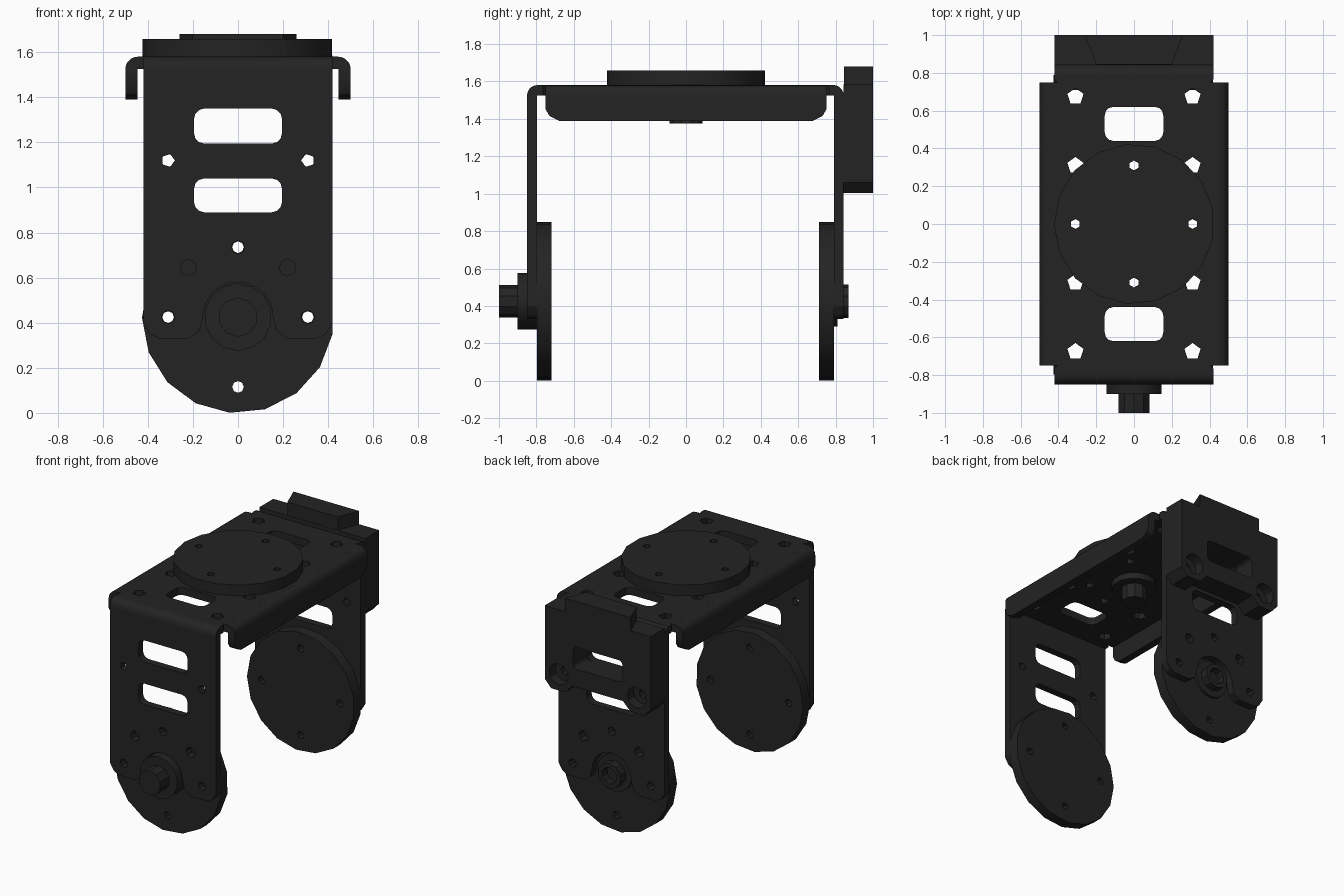
import bpy, math
from mathutils import Vector

if "Cube" in bpy.data.objects:
    bpy.data.objects.remove(bpy.data.objects["Cube"])

mat = bpy.data.materials.new("dark_metal")
mat.diffuse_color = (0.017, 0.017, 0.017, 1)
mat.use_nodes = True
mat.node_tree.nodes["Principled BSDF"].inputs["Base Color"].default_value = mat.diffuse_color


def ring(u, v, r, n, start=90, sweep=360):
    closed = sweep == 360
    steps = n if closed else n + 1
    return [(u + r * math.cos(math.radians(start + sweep * i / n)),
             v + r * math.sin(math.radians(start + sweep * i / n))) for i in range(steps)]


def slot(v0, v1, w, r=0.045):
    pts = []
    for (u, v, a) in ((w - r, v1 - r, 0), (-w + r, v1 - r, 90), (-w + r, v0 + r, 180), (w - r, v0 + r, 270)):
        pts += ring(u, v, r, 3, a, 90)
    return pts


def mirrored(half):
    """Close a right-hand outline with its mirror image."""
    return half + [(-u, v) for u, v in reversed(half)]


PLANES = {"XY": lambda u, v, w: (u, v, w),
          "XZ": lambda u, v, w: (u, -w, v),
          "YZ": lambda u, v, w: (w, u, v)}


def board(name, plane, loops, lo, hi):
    """Extrude an outline with holes from lo to hi along the plane's normal."""
    cu = bpy.data.curves.new(name + "_profile", "CURVE")
    cu.dimensions = "2D"
    cu.fill_mode = "BOTH"
    cu.extrude = (hi - lo) / 2
    for loop in loops:
        sp = cu.splines.new("POLY")
        sp.points.add(len(loop) - 1)
        for p, (u, v) in zip(sp.points, loop):
            p.co = (u, v, 0, 1)
        sp.use_cyclic_u = True
    tmp = bpy.data.objects.new("tmp", cu)
    bpy.context.collection.objects.link(tmp)
    dg = bpy.context.evaluated_depsgraph_get()
    me = bpy.data.meshes.new_from_object(tmp.evaluated_get(dg))
    bpy.data.objects.remove(tmp)
    mid = (lo + hi) / 2
    axis = {"XY": Vector((0, 0, mid)), "XZ": Vector((0, mid, 0)), "YZ": Vector((mid, 0, 0))}[plane]
    for vert in me.vertices:
        vert.co = Vector(PLANES[plane](*vert.co)) + axis
    me.materials.clear()
    me.materials.append(mat)
    ob = bpy.data.objects.new(name, me)
    bpy.context.collection.objects.link(ob)
    return ob


HZ = 0.425   # pivot height
PR = 0.31    # bolt circle radius
four = [(PR, 0), (0, PR), (-PR, 0), (0, -PR)]

# top plate with slots and bolt holes
plate = [mirrored([(0.42, -0.797), (0.42, -0.765), (0.405, -0.75), (0.446, -0.75),
                   (0.446, 0.75), (0.405, 0.75), (0.42, 0.765), (0.42, 0.797)])]
plate += [slot(0.44, 0.62, 0.155), slot(-0.62, -0.44, 0.155)]
plate += [ring(x, y, 0.045, 5) for x in (-PR, PR) for y in (-0.675, -PR, PR, 0.675)]
plate += [ring(x, y, 0.03, 6) for x, y in four + [(a, b) for a in (-.21, .21) for b in (-.21, .21)]]
board("top_plate", "XY", plate, 1.525, 1.58)

# side flanges with rounded bends
for s, side in ((-1, "left"), (1, "right")):
    board(side + "_flange", "YZ", [mirrored([(0.68, 1.39), (0.73, 1.415), (0.75, 1.45), (0.75, 1.525)])],
          min(s * 0.445, s * 0.5), max(s * 0.445, s * 0.5))
    bend = [(s * u, v) for u, v in [(0.445, 1.525)] + ring(0.445, 1.525, 0.055, 5, 0, 90)]
    board(side + "_flange_bend", "XZ", [bend], -0.75, 0.75)

# front and rear legs, notched around the pivot
leg_half = ring(0, HZ, 0.155, 7, 90, -90) + [(0.17, 0.365), (0.22, 0.33), (0.35, 0.33),
                                              (0.39, 0.35), (0.42, 0.40), (0.42, 1.525)]
leg = [leg_half + [(-u, v) for u, v in reversed(leg_half[1:])],
       slot(1.195, 1.35, 0.195), slot(0.89, 1.04, 0.195)]
leg += [ring(s * PR, 1.12, 0.03, 5, 90 + s * 90) for s in (-1, 1)]
leg += [ring(s * 0.22, 0.645, 0.037, 8) for s in (-1, 1)]
leg += [ring(x, z, 0.03, 8) for x, z in ((-PR, HZ), (PR, HZ), (0, HZ + PR))]
for s, side, y0, y1 in ((-1, "front", -0.85, -0.797), (1, "rear", 0.79, 0.843)):
    board(side + "_leg", "XZ", leg, y0, y1)
    c = s * 0.797 if s < 0 else 0.79
    r = abs((y0 if s < 0 else y1) - c)
    bend = [(c, 1.525)] + [(c + s * (u - c), v) for u, v in ring(c, 1.525, r, 5, 0, 90)]
    bend = [(c, 1.525)] + [(c + s * r * math.cos(a * math.pi / 10), 1.525 + 0.055 * math.sin(a * math.pi / 10))
                           for a in range(6)]
    board(side + "_leg_bend", "YZ", [bend], -0.42, 0.42)

# pivot discs
for side, y0, y1 in (("front", -0.797, -0.72), ("rear", 0.71, 0.79)):
    board(side + "_disc", "XZ", [ring(0, HZ, 0.426, 17, -95)] +
          [ring(u, HZ + v, 0.026, 8) for u, v in four], y0, y1)
board("top_disc", "XY", [ring(0, 0, 0.424, 17, -95)] + [ring(u, v, 0.026, 6) for u, v in four], 1.58, 1.658)

# hubs and pins
board("front_hub", "XZ", [ring(0, HZ, 0.15, 14)], -0.90, -0.797)
board("front_pin", "XZ", [ring(0, HZ, 0.087, 10)], -1.0, -0.90)
board("top_hub", "XY", [ring(0, 0, 0.15, 14)], 1.48, 1.58)
board("top_pin", "XY", [ring(0, 0, 0.087, 10)], 1.375, 1.48)
board("rear_hub", "XZ", [ring(0, HZ, 0.135, 14)], 0.79, 0.81)
board("rear_pin", "XZ", [ring(0, HZ, 0.09, 10), ring(0, HZ, 0.06, 10)], 0.81, 0.868)

# rear mounting block: inner layer with bolt holes, outer layer with counterbores
block = mirrored([(0.2, 1.065), (0.26, 1.005), (0.37, 1.005), (0.42, 1.06), (0.42, 1.585)])
for name, r, n, y0, y1 in (("block_inner", 0.03, 8, 0.843, 0.93), ("block_outer", 0.075, 12, 0.93, 1.0)):
    board(name, "XZ", [block, slot(1.195, 1.35, 0.196, 0.03)] +
          [ring(s * PR, 1.12, r, n) for s in (-1, 1)], y0, y1)
board("block_tab", "XY", [mirrored([(0.20, 0.845), (0.26, 1.0)])], 1.58, 1.68)

# smooth round sides, keep edges sharp
bpy.ops.object.select_all(action="DESELECT")
for ob in bpy.context.collection.objects:
    ob.select_set(True)
    bpy.context.view_layer.objects.active = ob
bpy.ops.object.shade_smooth_by_angle(angle=math.radians(30))
